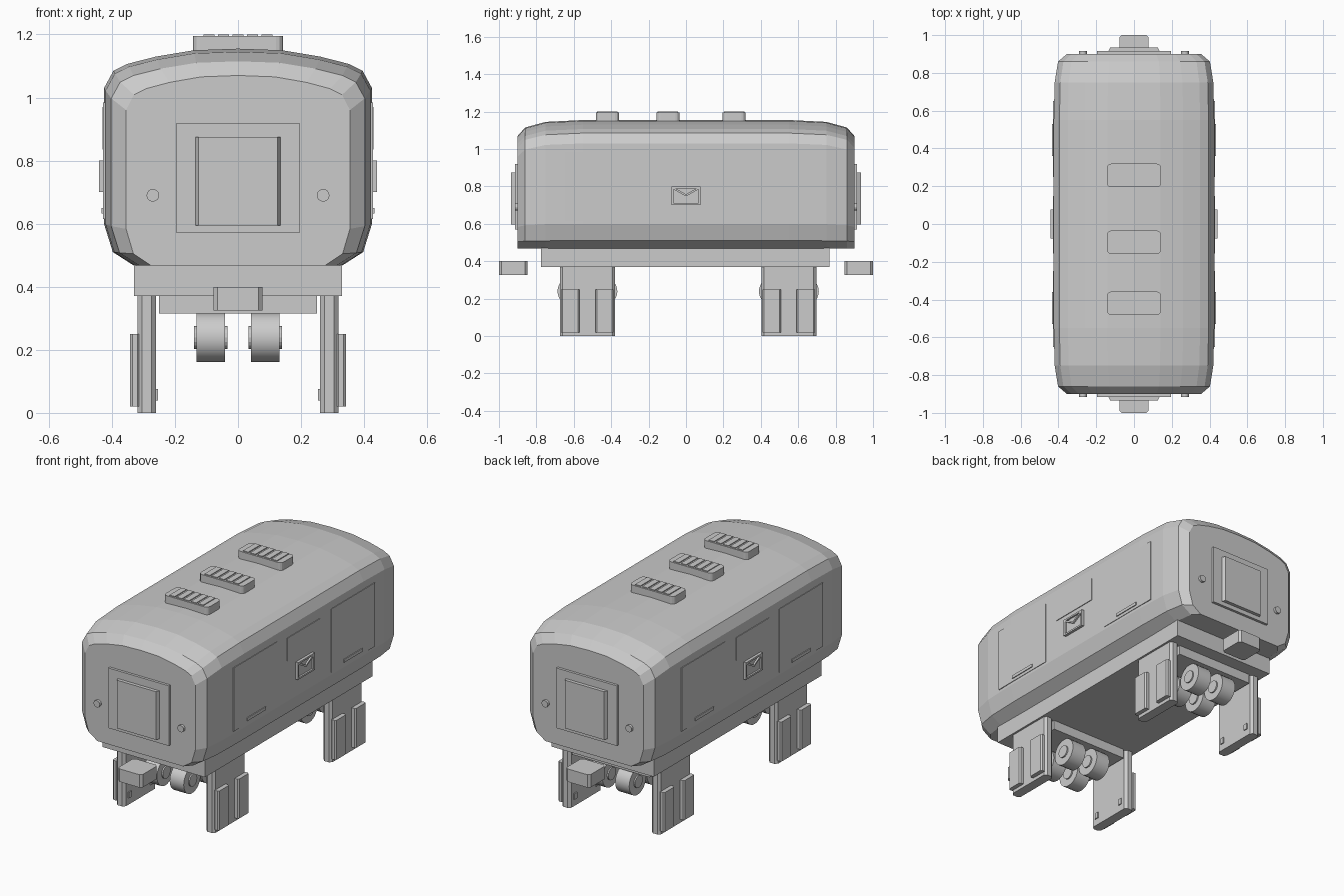
import bpy, bmesh, math
from mathutils import Matrix, Vector

cube = bpy.data.objects.get("Cube")
if cube:
    bpy.data.objects.remove(cube)

GREY = (0.6, 0.6, 0.6, 1)
mat = bpy.data.materials.new("plain_grey")
mat.use_nodes = True
mat.diffuse_color = GREY
mat.node_tree.nodes["Principled BSDF"].inputs["Base Color"].default_value = GREY


def finish(bm, name):
    bmesh.ops.recalc_face_normals(bm, faces=bm.faces)
    mesh = bpy.data.meshes.new(name)
    bm.to_mesh(mesh)
    bm.free()
    mesh.materials.append(mat)
    obj = bpy.data.objects.new(name, mesh)
    bpy.context.collection.objects.link(obj)
    return obj


def box(name, x, y, z, bevel=0, axis=2, segments=1):
    """Box from (min, max) ranges; bevels only the edges along one axis."""
    bm = bmesh.new()
    bmesh.ops.create_cube(bm, size=1)
    for v in bm.verts:
        v.co = Vector([(r[0] + r[1]) / 2 + c * (r[1] - r[0]) for c, r in zip(v.co, (x, y, z))])
    if bevel:
        edges = [e for e in bm.edges
                 if abs((e.verts[0].co - e.verts[1].co).normalized()[axis]) > 0.9]
        bmesh.ops.bevel(bm, geom=edges, offset=bevel, segments=segments,
                        profile=0.5, affect='EDGES')
    return finish(bm, name)


def span(side, near, far):
    return tuple(sorted((side * near, side * far)))


def cylinder(name, centre, radius, depth, axis, sides=24):
    bm = bmesh.new()
    turn = Matrix.Rotation(math.pi / 2, 4, 'Y' if axis == 'X' else 'X')
    bmesh.ops.create_cone(bm, cap_ends=True, segments=sides, radius1=radius, radius2=radius,
                          depth=depth, matrix=Matrix.Translation(centre) @ turn)
    return finish(bm, name)


# Body: rounded cross-section lofted through stations that shrink at the ends
PROFILE = [(0, 1.155), (0.14, 1.15), (0.26, 1.13), (0.35, 1.107), (0.395, 1.085),
           (0.425, 1.03), (0.425, 0.60), (0.397, 0.51), (0.33, 0.467)]
STATIONS = [(0.55, 0.425, 1.155), (0.75, 0.42, 1.145), (0.86, 0.402, 1.115), (0.9, 0.355, 1.07)]
stations = [(-y, w, t) for y, w, t in reversed(STATIONS)] + STATIONS
bm = bmesh.new()
rings = []
for y, width, top in stations:
    half = [(px * width / 0.425, 0.467 + (pz - 0.467) * (top - 0.467) / 0.688) for px, pz in PROFILE]
    outline = half + [(-px, pz) for px, pz in reversed(half[1:])]
    rings.append([bm.verts.new((px, y, pz)) for px, pz in outline])
count = len(rings[0])
for a, b in zip(rings, rings[1:]):
    for i in range(count):
        j = (i + 1) % count
        bm.faces.new((a[i], a[j], b[j], b[i]))
bm.faces.new(rings[0])
bm.faces.new(rings[-1])
finish(bm, "body")

# Underframe
box("underframe", (-0.33, 0.33), (-0.775, 0.768), (0.37, 0.47))

# Roof vents with raised slats
for n, y in enumerate((-0.42, -0.097, 0.257)):
    box(f"roof_vent_{n}", (-0.143, 0.143), (y - 0.062, y + 0.062), (1.12, 1.195), 0.022, 2, 3)
    for i in range(5):
        x = (i - 2) * 0.046
        box(f"vent_slat_{n}_{i}", (x - 0.017, x + 0.017), (y - 0.055, y + 0.055), (1.19, 1.2))

# Ends: door plate, raised door, lamps and coupler
for s, end in ((-1, "front"), (1, "back")):
    box(f"{end}_door_plate", (-0.195, 0.195), span(s, 0.88, 0.915), (0.57, 0.92))
    bm = bmesh.new()
    bmesh.ops.create_cube(bm, size=1)
    for v in bm.verts:
        outer = v.co.y * s > 0
        v.co = (v.co.x * (0.25 if outer else 0.285), s * (0.935 if outer else 0.9),
                0.735 + v.co.z * 0.28)
    finish(bm, f"{end}_door")
    for x in (-0.27, 0.27):
        cylinder(f"{end}_lamp", (x, s * 0.9, 0.69), 0.02, 0.03, 'Y', 16)
    box(f"{end}_coupler", (-0.078, 0.078), span(s, 0.848, 1), (0.325, 0.4), 0.013)

# Sides: sliding doors, handles, notice panel and mail flap
for s, side in ((-1, "right"), (1, "left")):
    for e in (-1, 1):
        box(f"{side}_cargo_door", span(s, 0.42, 0.428), span(e, 0.25, 0.65), (0.615, 0.985))
        box(f"{side}_door_handle", span(s, 0.42, 0.433), span(e, 0.36, 0.53), (0.632, 0.65))
    box(f"{side}_notice_panel", span(s, 0.42, 0.429), (-0.155, 0.147), (0.835, 0.97))
    box(f"{side}_mail_flap", span(s, 0.42, 0.431), (-0.07, 0.07), (0.708, 0.795))
    for z in (0.7, 0.79):
        box(f"{side}_flap_rail", span(s, 0.42, 0.441), (-0.077, 0.077), (z, z + 0.01))
    for e in (-1, 1):
        box(f"{side}_flap_stile", span(s, 0.42, 0.441), span(e, 0.067, 0.077), (0.7, 0.8))
        bar = box(f"{side}_flap_fold", (-0.008, 0.008), (-0.042, 0.042), (-0.005, 0.005))
        bar.location = (s * 0.433, e * 0.035, 0.772)
        bar.rotation_euler.x = e * math.radians(29)

# Bogies: plate, wheels with hubs, and legs with outer pads
for mid, end in ((-0.527, "front"), (0.55, "back")):
    box(f"{end}_bogie_plate", (-0.25, 0.25), (mid - 0.14, mid + 0.14), (0.315, 0.38))
    for s in (-1, 1):
        for e in (-1, 1):
            centre = (s * 0.086, mid + e * 0.082, 0.239)
            wheel = cylinder(f"{end}_wheel", centre, 0.078, 0.09, 'X', 28)
            for p in wheel.data.polygons:
                p.use_smooth = len(p.vertices) == 4
            cylinder(f"{end}_hub", centre, 0.036, 0.106, 'X', 16)
            box(f"{end}_leg_pad", span(s, 0.31, 0.343),
                span(1, mid + e * 0.042, mid + e * 0.14), (0.02, 0.25), 0.008)
            y = mid + e * 0.1
            box(f"{end}_leg_bolt", span(s, 0.254, 0.27), (y - 0.012, y + 0.012), (0.04, 0.075))
        box(f"{end}_leg", span(s, 0.26, 0.318), (mid - 0.147, mid + 0.147), (0, 0.375), 0.014)
